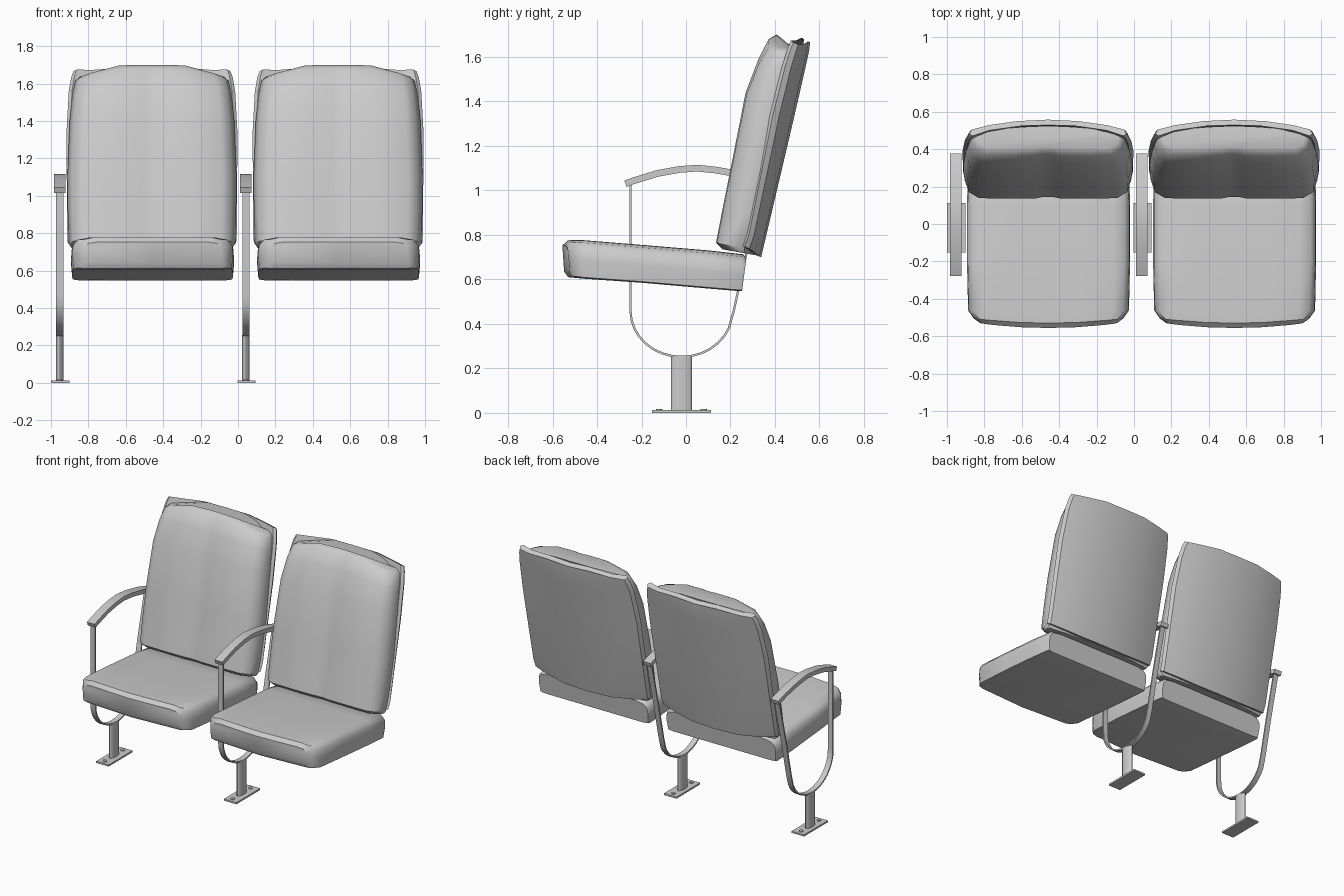
import bpy, bmesh
from math import sin, cos, pi

if "Cube" in bpy.data.objects:
    bpy.data.objects.remove(bpy.data.objects["Cube"])


def finish(name, bm, angle=0.7, subdiv=0):
    """Turn a bmesh into a smooth-shaded object."""
    bmesh.ops.recalc_face_normals(bm, faces=bm.faces[:])
    me = bpy.data.meshes.new(name)
    bm.to_mesh(me)
    bm.free()
    ob = bpy.data.objects.new(name, me)
    bpy.context.collection.objects.link(ob)
    bpy.ops.object.select_all(action='DESELECT')
    ob.select_set(True)
    bpy.context.view_layer.objects.active = ob
    bpy.ops.object.shade_smooth_by_angle(angle=angle)
    return ob


def loft(name, rings, angle=0.7):
    """Skin a list of equal-length closed rings and cap both ends."""
    bm = bmesh.new()
    vs = [[bm.verts.new(p) for p in r] for r in rings]
    n = len(vs[0])
    for a, b in zip(vs, vs[1:]):
        for i in range(n):
            bm.faces.new((a[i], a[(i + 1) % n], b[(i + 1) % n], b[i]))
    bm.faces.new(vs[0])
    bm.faces.new(vs[-1])
    return finish(name, bm, angle)


def section(half):
    """Mirror a half section (u, v), listed from one centre point to the other."""
    return half + [(-u, v) for u, v in reversed(half) if u > 0]


def pad(name, cx, levels, half, bow=(0, 0), angle=0.7):
    """Level: (y, z) at v=0, (y, z) at v=1, half width, drop at the sides."""
    rings = []
    for (y0, z0, y1, z1, hw, drop, bulge) in levels:
        rings.append([(cx + u * hw,
                       y0 + (y1 - y0) * v + bulge * u * u,
                       z0 + (z1 - z0) * v - drop * max(0, abs(u) - .42) / .58)
                      for u, v in section(half)])
    return loft(name, rings, angle)


def strip(name, cx, path, width, thick):
    """Flat bar following a (y, z) path."""
    rings = []
    for i, (y, z) in enumerate(path):
        a, b = path[max(i - 1, 0)], path[min(i + 1, len(path) - 1)]
        dy, dz = b[0] - a[0], b[1] - a[1]
        l = (dy * dy + dz * dz) ** .5
        ny, nz = -dz / l * thick / 2, dy / l * thick / 2
        w = width / 2
        rings.append([(cx - w, y - ny, z - nz), (cx + w, y - ny, z - nz),
                      (cx + w, y + ny, z + nz), (cx - w, y + ny, z + nz)])
    return loft(name, rings, 0.6)


def column(name, cx, cy, z0, z1, rx, ry, n):
    return loft(name, [[(cx + rx * cos(2 * pi * i / n), cy + ry * sin(2 * pi * i / n), z)
                        for i in range(n)] for z in (z0, z1)])


# Cross-sections shared by both chairs
back_half = [(0, .05), (.07, .05), (.15, .01), (.45, 0), (.83, .02), (.95, .2), (1, .55),
             (.98, .72), (.7, .85), (.35, .95), (0, 1)]
shell_half = [(0, 0), (.4, -.3), (.75, -1.05), (.96, -2.1), (1, -1.7),
              (.97, -.9), (.75, -.05), (.4, .7), (0, 1)]
seat_half = [(0, .02), (.4, .01), (.8, .02), (.93, .08), (.99, .25), (1, .55),
             (.985, .97), (.9, 1), (0, 1)]

back_levels = [
    (.165, .735, .305, .71, .43, 0, 0), (.135, .765, .312, .725, .445, 0, 0),
    (.165, .92, .35, .87, .45, 0, 0), (.205, 1.12, .40, 1.08, .452, 0, 0),
    (.268, 1.44, .472, 1.39, .44, .01, 0), (.325, 1.59, .50, 1.55, .425, .025, 0),
    (.37, 1.68, .52, 1.65, .41, .05, 0), (.405, 1.70, .525, 1.685, .39, .06, 0)]
shell_levels = [
    (.31, .71, .338, .70, .45, -.02, 0), (.33, .79, .358, .785, .454, 0, 0),
    (.45, 1.33, .485, 1.325, .457, 0, 0), (.50, 1.54, .532, 1.53, .445, 0, 0),
    (.522, 1.635, .553, 1.625, .432, .02, 0), (.53, 1.68, .558, 1.665, .42, .04, 0)]
seat_levels = [
    (-.556, .755, -.548, .635, .37, 0, .025), (-.53, .779, -.53, .61, .40, 0, .025),
    (-.475, .779, -.47, .604, .43, 0, .01), (-.2, .757, -.2, .585, .436, 0, 0),
    (.1, .732, .1, .559, .436, 0, 0), (.255, .715, .24, .547, .432, 0, 0),
    (.272, .70, .252, .548, .425, 0, 0)]

# Support loop: front upright, round bottom, raked rear upright
loop = [(-.25, 1.03), (-.25, .47)]
loop += [(-.02 + .23 * cos(a), .46 + .208 * sin(a))
         for a in (pi + pi * i / 16 for i in range(1, 15))]
loop += [(.215, .46), (.27, .71), (.35, 1.04)]

# Armrest: arched bar
arm = [(-.272, 1.03), (-.24, 1.042), (-.13, 1.076), (-.03, 1.094), (.05, 1.1),
       (.13, 1.092), (.2, 1.08), (.29, 1.06), (.372, 1.035)]

for side, dx in (("left", 0), ("right", .995)):
    cx = -.46 + dx
    pad(side + "_backrest_cushion", cx, back_levels, back_half)
    pad(side + "_backrest_shell", cx, shell_levels, shell_half)
    pad(side + "_seat_cushion", cx + .003, seat_levels, seat_half)

    sx = -.953 + dx
    strip(side + "_support_loop", sx, loop, .038, .01)
    strip(side + "_armrest", sx, arm, .06, .03)
    column(side + "_pedestal", sx, -.02, .01, .255, .02, .048, 20)

    # Floor plate with bolts
    strip(side + "_floor_plate", sx + .003, [(-.152, .006), (.112, .006)], .098, .012)
    for k, by in (("front", -.12), ("rear", .08)):
        column(side + "_" + k + "_bolt", sx, by, .01, .018, .014, .014, 8)
